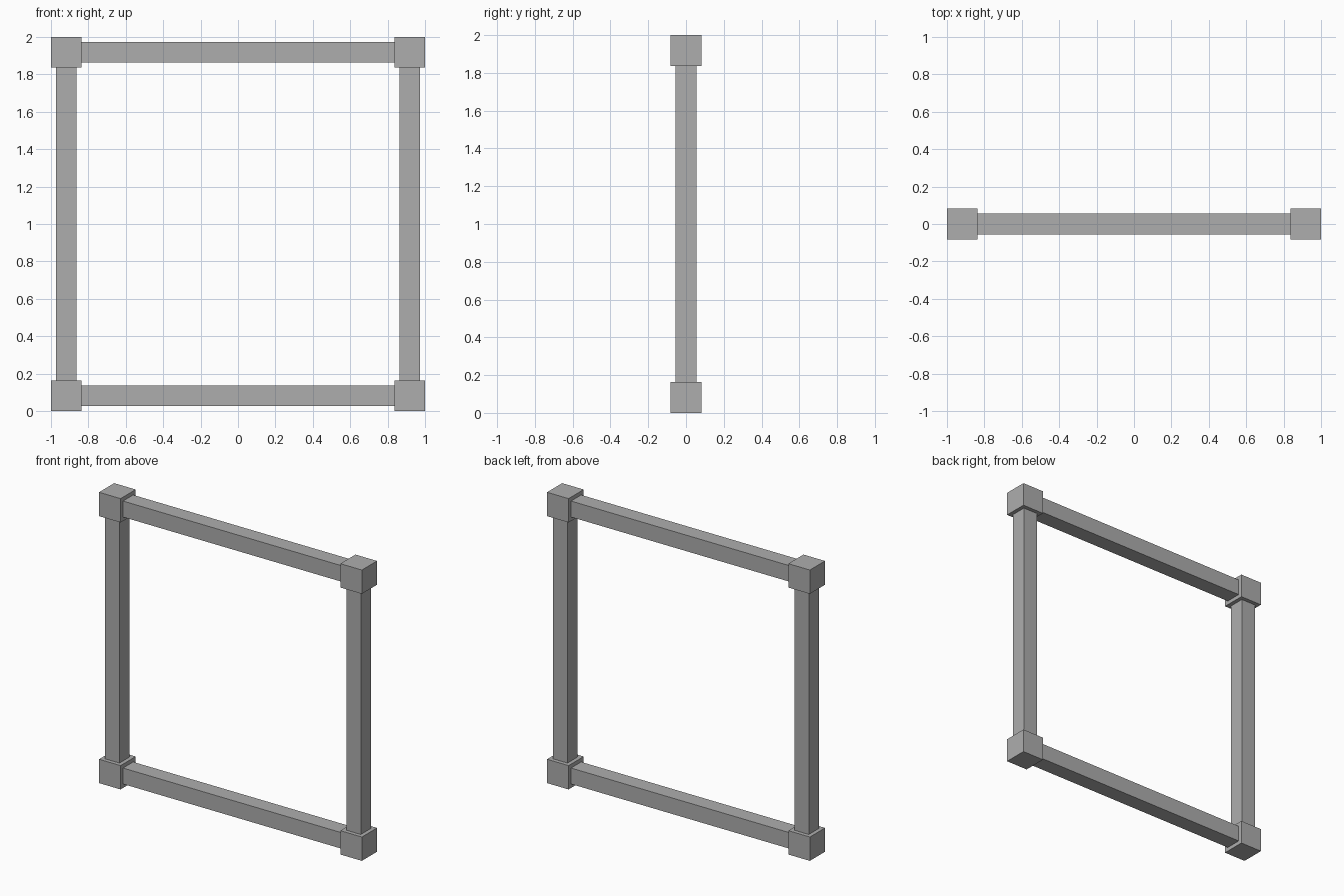
import bpy

old = bpy.data.objects.get("Cube")
if old:
    bpy.data.objects.remove(old, do_unlink=True)

BLOCK = 0.164           # corner block size
BAR = 0.11              # bar thickness
OFF = 1 - BLOCK / 2     # corner distance from the middle
SPAN = 2 - 2 * BLOCK    # clear length between blocks

grey = bpy.data.materials.new("mid_grey")
grey.use_nodes = True
colour = (0.42, 0.42, 0.42, 1)
grey.diffuse_color = colour
grey.node_tree.nodes["Principled BSDF"].inputs["Base Color"].default_value = colour


def box(name, location, size):
    bpy.ops.mesh.primitive_cube_add(size=1, location=location)
    obj = bpy.context.object
    obj.name = name
    obj.scale = size
    bpy.ops.object.transform_apply(location=False, rotation=False, scale=True)
    obj.data.materials.append(grey)


# Corner blocks
for side, x in (("left", OFF), ("right", -OFF)):
    for level, z in (("top", 1 + OFF), ("bottom", 1 - OFF)):
        box(f"{level}_{side}_block", (x, 0, z), (BLOCK, BLOCK, BLOCK))

# Upright posts
for side, x in (("left", OFF), ("right", -OFF)):
    box(f"{side}_post", (x, 0, 1), (BAR, BAR, SPAN))

# Horizontal rails
for level, z in (("top", 1 + OFF), ("bottom", 1 - OFF)):
    box(f"{level}_rail", (0, 0, z), (SPAN, BAR, BAR))
